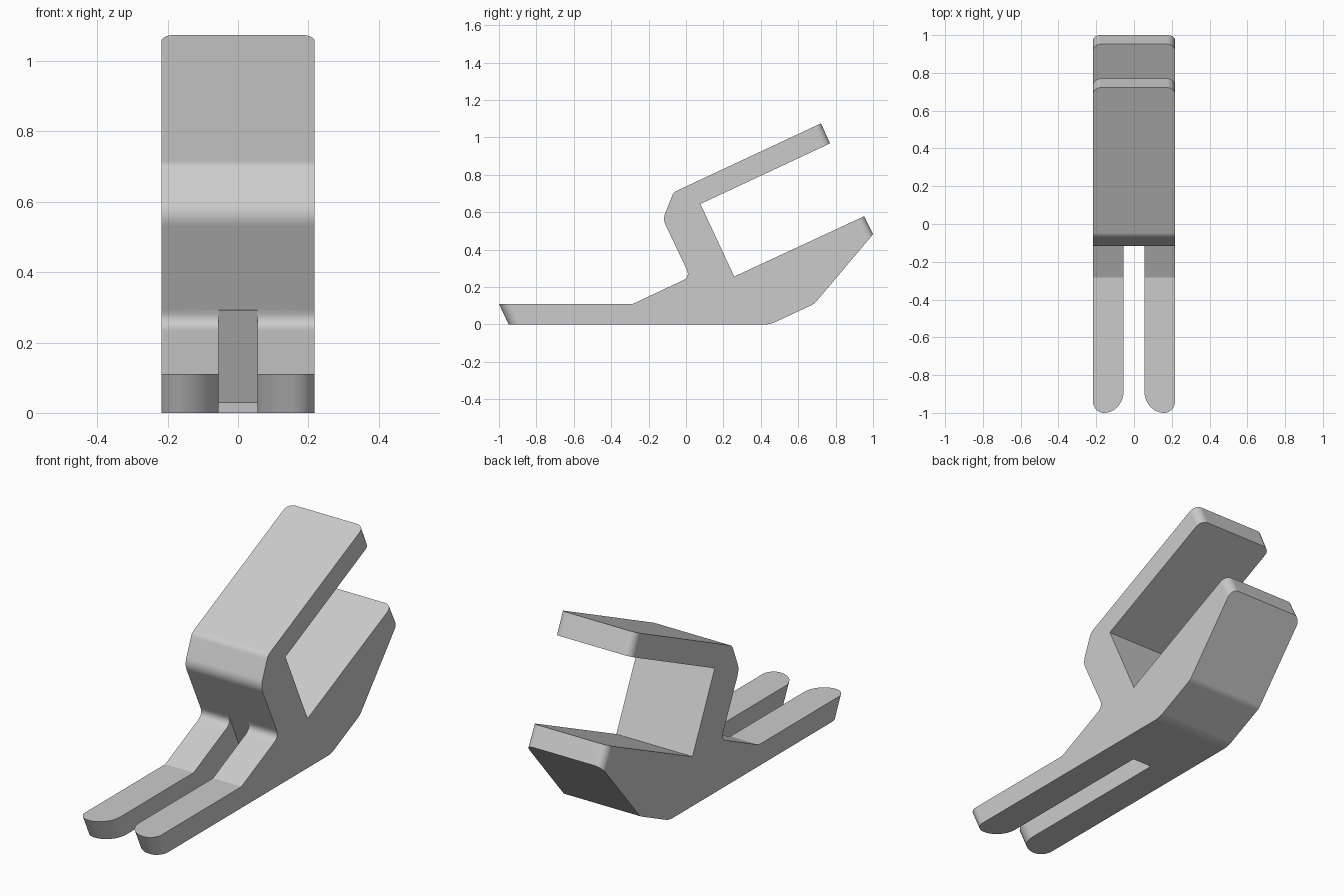
import bpy, bmesh
from mathutils import Vector

cube = bpy.data.objects.get("Cube")
if cube:
    bpy.data.objects.remove(cube)

HALF_WIDTH = 0.218
HALF_SLOT = 0.055

grey = bpy.data.materials.new("plain grey")
grey.use_nodes = True
colour = (0.6, 0.6, 0.6, 1)
grey.diffuse_color = colour
grey.node_tree.nodes["Principled BSDF"].inputs["Base Color"].default_value = colour


def rounded(corners, steps=6):
    """Corners are (y, z) or (y, z, setback); a setback softens the corner."""
    out = []
    for i, c in enumerate(corners):
        p = Vector(c[:2])
        if len(c) == 2:
            out.append(p)
            continue
        before, after = Vector(corners[i - 1][:2]), Vector(corners[(i + 1) % len(corners)][:2])
        a = p + (before - p).normalized() * c[2]
        b = p + (after - p).normalized() * c[2]
        for k in range(steps + 1):
            t = k / steps
            out.append(a * (1 - t) ** 2 + p * 2 * t * (1 - t) + b * t ** 2)
    return out


def extrude_profile(name, points, half):
    """Side outline swept across x."""
    bm = bmesh.new()
    face = bm.faces.new([bm.verts.new((-half, p.x, p.y)) for p in points])
    swept = bmesh.ops.extrude_face_region(bm, geom=[face])["geom"]
    verts = [v for v in swept if isinstance(v, bmesh.types.BMVert)]
    bmesh.ops.translate(bm, verts=verts, vec=(2 * half, 0, 0))
    bmesh.ops.recalc_face_normals(bm, faces=bm.faces)
    mesh = bpy.data.meshes.new(name)
    bm.to_mesh(mesh)
    bm.free()
    obj = bpy.data.objects.new(name, mesh)
    bpy.context.collection.objects.link(obj)
    return obj


# Clip body: forked foot, lower jaw, neck and upper arm in one outline
body = extrude_profile("clip_body", rounded([
    (-0.948, 0), (0.45, 0, 0.03), (0.686, 0.11, 0.015),
    (1.0, 0.482), (0.952, 0.578),
    (0.258, 0.256), (0.077, 0.644),
    (0.77, 0.968), (0.722, 1.075),
    (-0.066, 0.707, 0.02), (-0.124, 0.563, 0.035),
    (0.023, 0.254, 0.045), (-0.284, 0.11), (-1.0, 0.11),
]), HALF_WIDTH)
body.data.materials.append(grey)

# Slot between the two prongs, ending in a sloped wall under the neck
slot = extrude_profile("slot_cutter", rounded([
    (-1.2, -0.1), (-0.153, -0.1), (0.126, 0.03),
    (0.006, 0.291), (-0.04, 0.32), (-1.2, 0.32),
]), HALF_SLOT)
cut = body.modifiers.new("slot", "BOOLEAN")
cut.operation = "DIFFERENCE"
cut.solver = "EXACT"
cut.object = slot
graph = bpy.context.evaluated_depsgraph_get()
cut_mesh = bpy.data.meshes.new_from_object(body.evaluated_get(graph))
body.modifiers.clear()
body.data = cut_mesh
bpy.data.objects.remove(slot)

# Rounded corners at the prong tips, jaw tip and arm tip
tips = [
    (0.058, lambda v: v.y < -0.93 and abs(v.x) > 0.2),
    (0.104, lambda v: v.y < -0.93 and abs(v.x) < 0.06),
    (0.042, lambda v: v.y > 0.94 or (v.y > 0.7 and v.z > 0.9)),
]
bm = bmesh.new()
bm.from_mesh(body.data)
for radius, at_tip in tips:
    edges = [e for e in bm.edges
             if all(at_tip(v.co) for v in e.verts)
             and abs(e.verts[0].co.x - e.verts[1].co.x) < 0.001
             and abs(e.verts[0].co.z - e.verts[1].co.z) > 0.05]
    bmesh.ops.bevel(bm, geom=edges, offset=radius, segments=10, profile=0.5,
                    affect="EDGES", clamp_overlap=False)
bmesh.ops.recalc_face_normals(bm, faces=bm.faces)
bm.to_mesh(body.data)
bm.free()

# Smooth fillets, crisp edges elsewhere
bpy.ops.object.select_all(action="DESELECT")
body.select_set(True)
bpy.context.view_layer.objects.active = body
bpy.ops.object.shade_smooth_by_angle(angle=0.35)
weighted = body.modifiers.new("even_shading", "WEIGHTED_NORMAL")
weighted.keep_sharp = True
